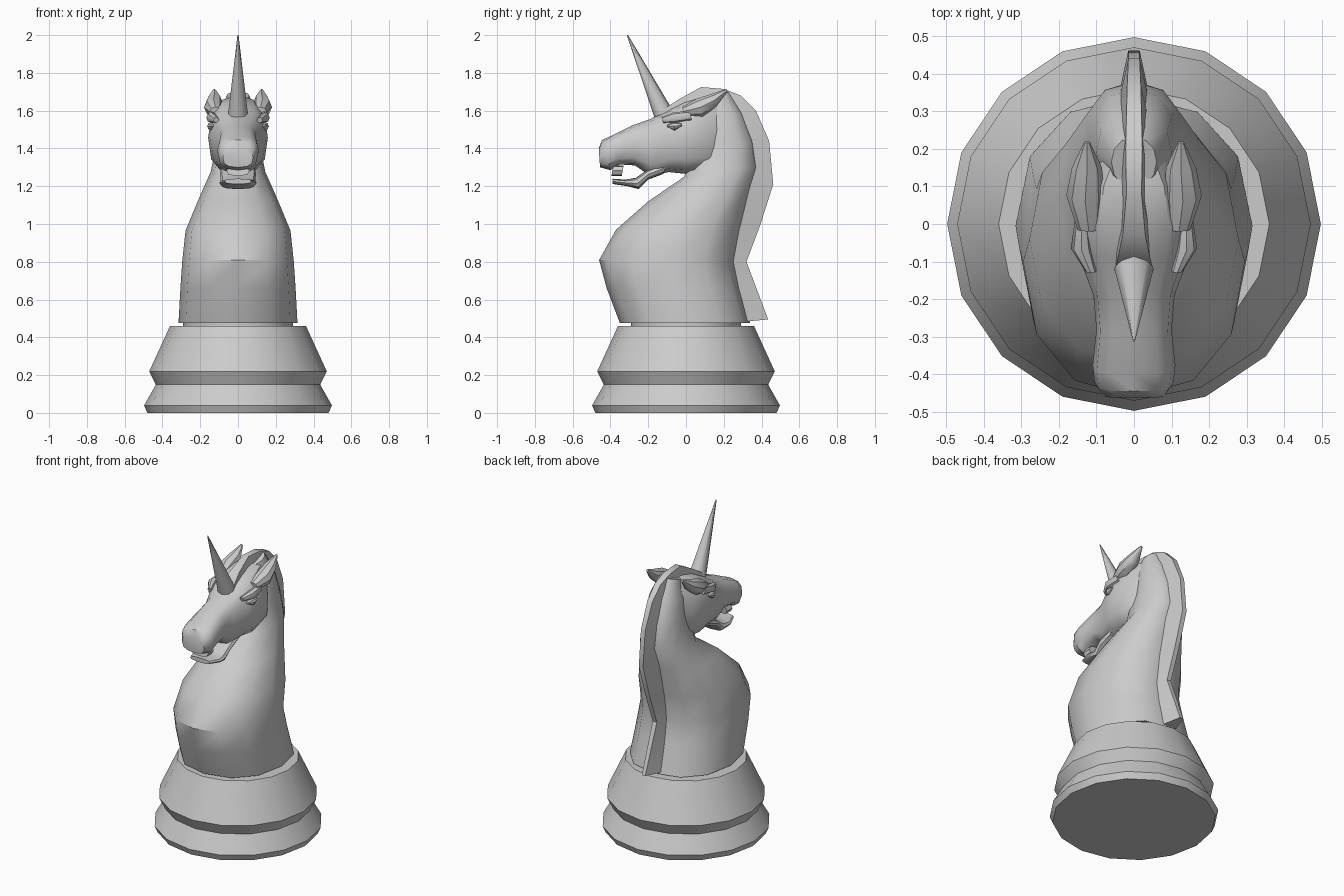
import bpy, bmesh, math
from mathutils import Vector


def finish(name, bm, angle=40):
    bmesh.ops.recalc_face_normals(bm, faces=bm.faces[:])
    me = bpy.data.meshes.new(name)
    bm.to_mesh(me)
    bm.free()
    ob = bpy.data.objects.new(name, me)
    bpy.context.collection.objects.link(ob)
    bpy.ops.object.select_all(action='DESELECT')
    ob.select_set(True)
    bpy.context.view_layer.objects.active = ob
    bpy.ops.object.shade_smooth_by_angle(angle=math.radians(angle))
    return ob


def skin(name, rings, angle=40):
    """Join rings of points into one closed skin."""
    bm = bmesh.new()
    vs = [[bm.verts.new(p) for p in r] for r in rings]
    n = len(vs[0])
    for a, b in zip(vs, vs[1:]):
        for i in range(n):
            j = (i + 1) % n
            bm.faces.new((a[i], a[j], b[j], b[i]))
    bm.faces.new(vs[0])
    bm.faces.new(vs[-1])
    return finish(name, bm, angle)


def spw(v, e):
    return math.copysign(abs(v) ** e, v)


def ring(a, b, hw, n=12, e=1.0, x0=0):
    """Rounded cross-section spanning a to b (y, z), with half width hw."""
    a, b = Vector((0, *a)), Vector((0, *b))
    c, h = (a + b) / 2, (a - b) / 2
    out = []
    for i in range(n):
        t = 2 * math.pi * i / n
        p = c + h * spw(math.cos(t), e)
        p.x = x0 + hw * spw(math.sin(t), e)
        out.append(p)
    return out


# turned base
profile = [(.48, 0), (.497, .04), (.435, .15), (.47, .22), (.36, .46), (.29, .46), (.29, .49)]
skin("base", [[(r * math.cos(i * math.pi / 8), r * math.sin(i * math.pi / 8), z)
               for i in range(16)] for r, z in profile], 50)

# chest and neck
neck = [((-.35, .475), (.34, .475), .315), ((-.42, .66), (.29, .66), .305),
        ((-.46, .81), (.26, .80), .295), ((-.37, .97), (.29, .96), .278),
        ((-.20, 1.12), (.34, 1.16), .205), ((-.01, 1.25), (.38, 1.30), .145),
        ((.04, 1.40), (.36, 1.44), .115), ((.08, 1.55), (.30, 1.59), .10),
        ((.10, 1.66), (.23, 1.70), .06)]
skin("neck", [ring(*s, e=.9) for s in neck])

# head, from poll to nose
head = [((.20, 1.66), (.22, 1.38), .07), ((.10, 1.68), (.13, 1.27), .135),
        ((-.01, 1.65), (.00, 1.265), .158), ((-.09, 1.61), (-.09, 1.275), .145),
        ((-.19, 1.555), (-.19, 1.255), .108), ((-.29, 1.52), (-.27, 1.31), .10),
        ((-.40, 1.465), (-.35, 1.315), .11), ((-.445, 1.445), (-.40, 1.285), .105),
        ((-.462, 1.40), (-.455, 1.30), .08)]
skin("head", [ring(*s, e=.75) for s in head])

# open lower jaw
jaw = [((-.10, 1.33), (-.12, 1.265), .09), ((-.20, 1.29), (-.20, 1.235), .095),
       ((-.265, 1.245), (-.25, 1.185), .09), ((-.32, 1.235), (-.31, 1.20), .10),
       ((-.39, 1.24), (-.39, 1.212), .07)]
skin("lower_jaw", [ring(*s, e=.7) for s in jaw])

# upper teeth
skin("teeth", [ring((y, 1.31), (y - .01, 1.255), .06, 8, .6) for y in (-.33, -.385)])

# mane blade: outer edge and embedded root, with half thickness of each
mane = [((.435, .495), (.28, .48), .012, .06), ((.32, .80), (.20, .80), .015, .05),
        ((.395, 1.0), (.25, 1.0), .015, .05), ((.462, 1.21), (.30, 1.2), .015, .05),
        ((.44, 1.44), (.28, 1.42), .015, .05), ((.37, 1.60), (.22, 1.52), .018, .05),
        ((.29, 1.68), (.18, 1.56), .02, .05), ((.20, 1.715), (.12, 1.58), .022, .05),
        ((.08, 1.725), (.03, 1.58), .02, .04), ((-.03, 1.665), (-.05, 1.58), .03, .05),
        ((-.10, 1.62), (-.12, 1.56), .045, .05)]
skin("mane", [[(-w, *o), (w, *o), (v, *i), (-v, *i)] for o, i, w, v in mane])

# horn
axis = Vector((0, -.19, .43)).normalized()
side = Vector((1, 0, 0))
up = axis.cross(side)
foot, tip = Vector((0, -.12, 1.585)), Vector((0, -.31, 2.0))
skin("horn", [[c + r * (side * math.cos(i * math.pi / 4) + up * math.sin(i * math.pi / 4))
               for i in range(8)] for c, r in ((foot, .052), (tip, .003))], 50)

# swept-back ears, brows and eyes on both sides
for s, label in ((1, "left"), (-1, "right")):
    ear = [((-.02, 1.62), (-.01, 1.57), .03, .12), ((.06, 1.665), (.09, 1.57), .05, .13),
           ((.14, 1.69), (.16, 1.62), .04, .125), ((.215, 1.715), (.22, 1.70), .008, .125)]
    skin(label + "_ear", [ring(a, b, w, 8, 1, s * x) for a, b, w, x in ear])
    brow = [((-.13, 1.565), (-.12, 1.535), .015, .115), ((-.07, 1.59), (-.06, 1.535), .028, .14),
            ((.02, 1.60), (.03, 1.55), .015, .14)]
    skin(label + "_brow", [ring(a, b, w, 8, 1, s * x) for a, b, w, x in brow])
    eye = [((-.10, 1.525), (-.10, 1.515), .012, .13), ((-.06, 1.54), (-.06, 1.495), .02, .143),
           ((-.02, 1.53), (-.02, 1.52), .012, .145)]
    skin(label + "_eye", [ring(a, b, w, 8, 1, s * x) for a, b, w, x in eye])
